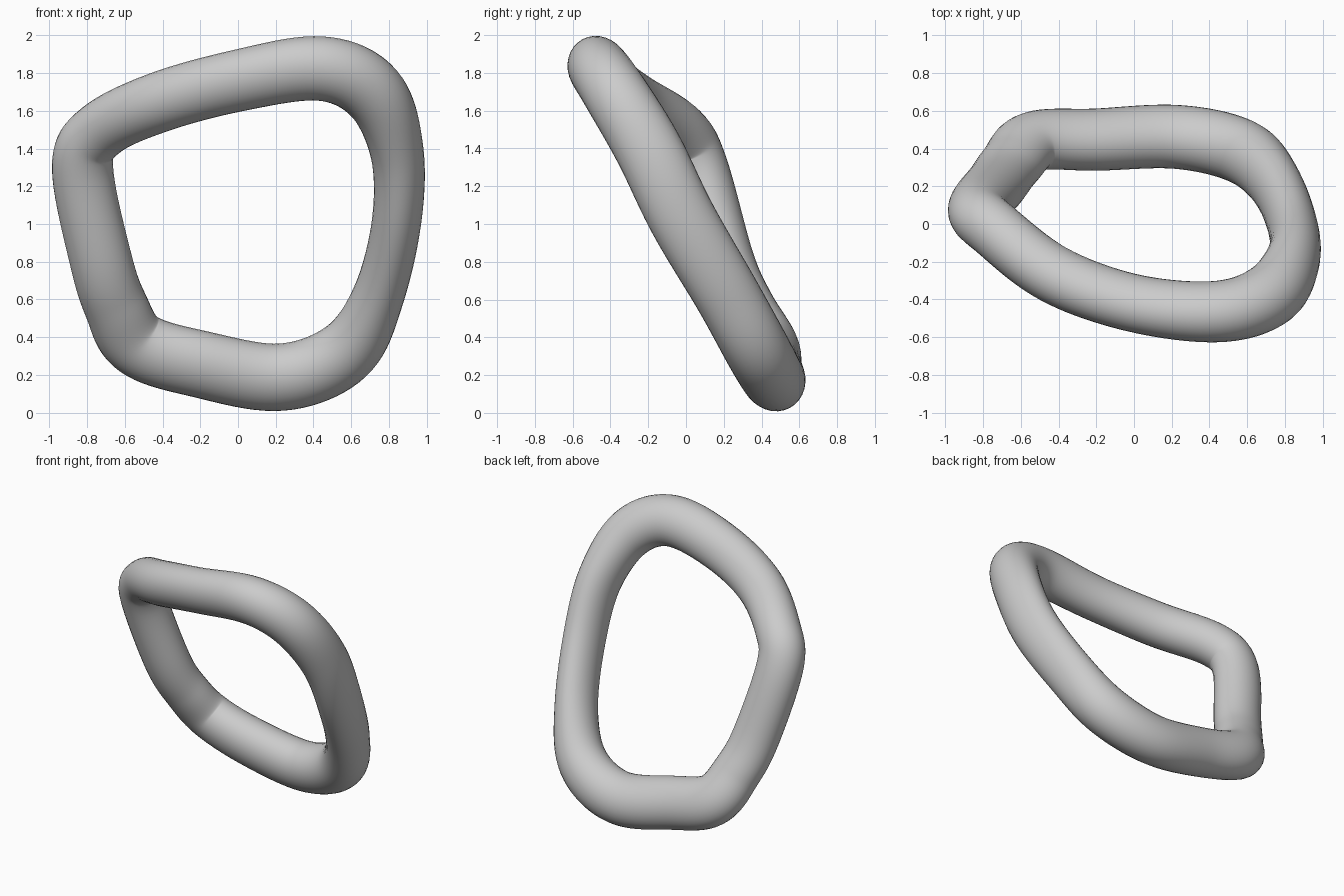
import bpy, bmesh, math
from mathutils import Vector

cube = bpy.data.objects.get("Cube")
if cube:
    bpy.data.objects.remove(cube)

# Closed centre line: x, y, z, half width in the ring, half width across the ring
PATH = [
    (0.44, -0.465, 1.825, .177, .162),
    (0.0, -0.42, 1.76, .17, .15),
    (-0.42, -0.27, 1.645, .165, .153),
    (-0.73, -0.035, 1.495, .158, .153),
    (-0.825, 0.075, 1.30, .165, .15),
    (-0.725, 0.215, 0.80, .168, .15),
    (-0.645, 0.325, 0.56, .172, .148),
    (-0.525, 0.44, 0.36, .183, .155),
    (-0.20, 0.447, 0.257, .185, .162),
    (0.23, 0.462, 0.187, .185, .168),
    (0.57, 0.385, 0.32, .172, .175),
    (0.745, 0.22, 0.62, .138, .175),
    (0.843, -0.02, 1.03, .133, .18),
    (0.84, -0.20, 1.40, .145, .18),
    (0.715, -0.38, 1.70, .175, .172),
]
STEPS, SIDES = 10, 32
NORMAL = Vector((0, .88, .47))


def spline(i, t):
    """Point and tangent on the closed smooth curve through the path."""
    p = [PATH[(i + k) % len(PATH)] for k in (-1, 0, 1, 2)]
    value, slope = [], []
    for a, b, c, d in zip(*p):
        k1, k2, k3 = c - a, 2*a - 5*b + 4*c - d, 3*b - a - 3*c + d
        value.append(b + (k1*t + k2*t*t + k3*t**3) / 2)
        slope.append((k1 + 2*k2*t + 3*k3*t*t) / 2)
    return value, Vector(slope[:3]).normalized()


# Sweep an oval section round the centre line
bm = bmesh.new()
rings = []
for i in range(len(PATH)):
    for s in range(STEPS):
        (x, y, z, wide, deep), along = spline(i, s / STEPS)
        across = (NORMAL - along * NORMAL.dot(along)).normalized()
        outward = along.cross(across)
        ring = []
        for k in range(SIDES):
            a = math.tau * k / SIDES
            offset = outward * wide * math.cos(a) + across * deep * math.sin(a)
            ring.append(bm.verts.new(Vector((x, y, z)) + offset))
        rings.append(ring)
for r, ring in enumerate(rings):
    after = rings[(r + 1) % len(rings)]
    for k in range(SIDES):
        j = (k + 1) % SIDES
        bm.faces.new((ring[k], ring[j], after[j], after[k])).smooth = True

# Soften the inside of the bends
for _ in range(3):
    bmesh.ops.smooth_vert(bm, verts=bm.verts, factor=0.5,
                          use_axis_x=True, use_axis_y=True, use_axis_z=True)
bmesh.ops.recalc_face_normals(bm, faces=bm.faces)
mesh = bpy.data.meshes.new("bent_ring")
bm.to_mesh(mesh)
bm.free()
ring_object = bpy.data.objects.new("bent_ring", mesh)
bpy.context.collection.objects.link(ring_object)

# Plain grey
grey = bpy.data.materials.new("light_grey")
grey.use_nodes = True
colour = (0.6, 0.6, 0.6, 1)
grey.diffuse_color = colour
grey.node_tree.nodes["Principled BSDF"].inputs["Base Color"].default_value = colour
mesh.materials.append(grey)
